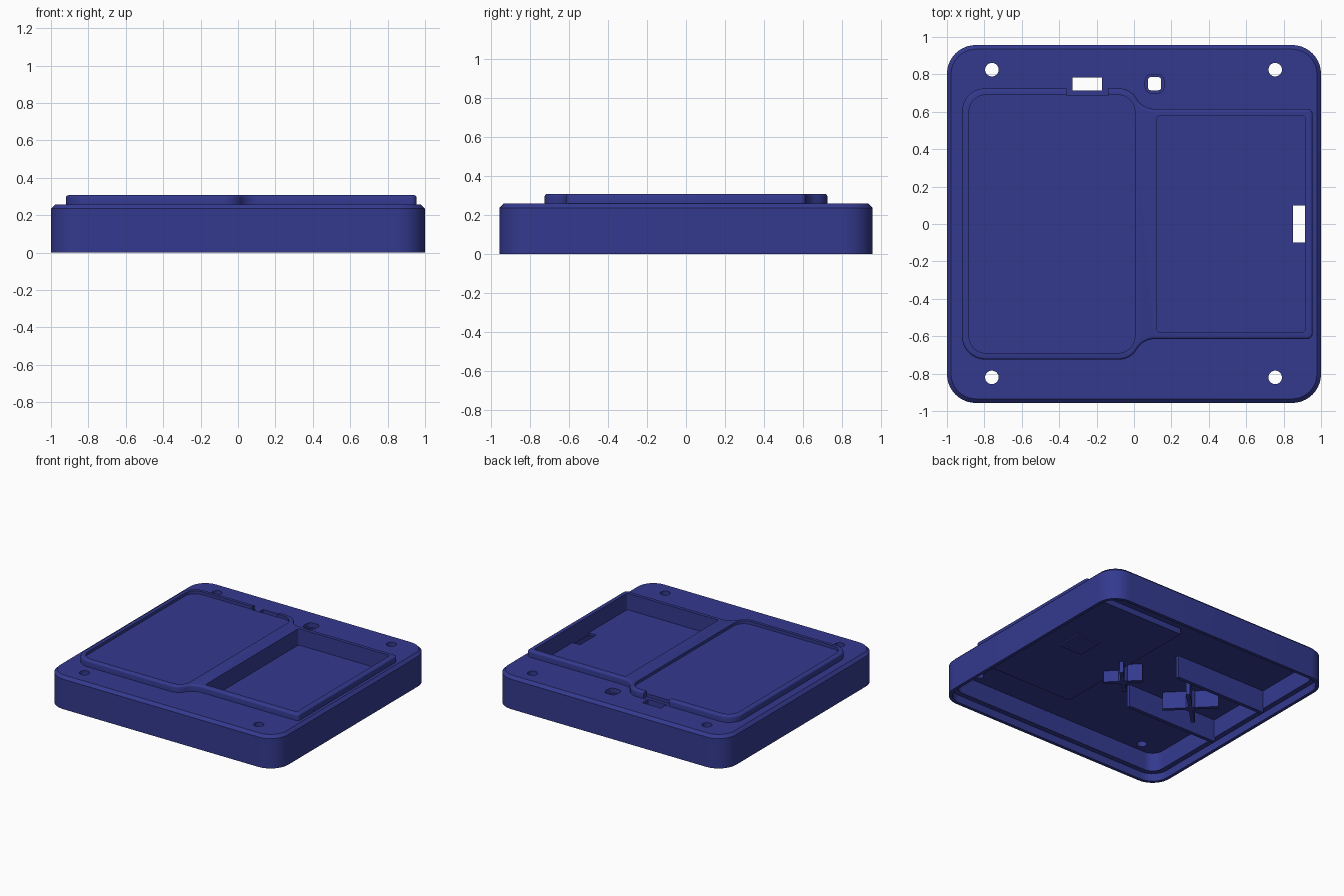
import bpy, bmesh, math
from mathutils import Vector, Matrix

if "Cube" in bpy.data.objects:
    bpy.data.objects.remove(bpy.data.objects["Cube"])

mat = bpy.data.materials.new("deep_blue")
mat.diffuse_color = (0.034, 0.042, 0.275, 1)
mat.use_nodes = True
mat.node_tree.nodes["Principled BSDF"].inputs["Base Color"].default_value = mat.diffuse_color


def fillet(corners, n=10):
    """Round every (x, y, radius) corner of a counter-clockwise outline."""
    pts = []
    for i, (x, y, r) in enumerate(corners):
        p = Vector((x, y))
        a = (Vector(corners[i - 1][:2]) - p).normalized()
        b = (Vector(corners[(i + 1) % len(corners)][:2]) - p).normalized()
        if r <= 0:
            pts.append(p)
            continue
        half = a.angle(b) / 2
        c = p + (a + b).normalized() * (r / math.sin(half))
        s, e = p + a * (r / math.tan(half)) - c, p + b * (r / math.tan(half)) - c
        turn = s.angle_signed(e)  # clockwise positive
        for k in range(n + 1):
            t = -turn * k / n
            pts.append(c + Vector((s.x * math.cos(t) - s.y * math.sin(t),
                                   s.x * math.sin(t) + s.y * math.cos(t))))
    return pts


def rect(x0, x1, y0, y1, r=0.0):
    return fillet([(x0, y0, r), (x1, y0, r), (x1, y1, r), (x0, y1, r)])


def inset(pts, d):
    out = []
    for i, p in enumerate(pts):
        a = (p - pts[i - 1]).normalized()
        b = (pts[(i + 1) % len(pts)] - p).normalized()
        na, nb = Vector((-a.y, a.x)), Vector((-b.y, b.x))
        out.append(p + (na + nb) * (d / (1 + na.dot(nb))))
    return out


def prism(name, pts, levels):
    """Stack inset copies of an outline: levels are (z, inset)."""
    bm = bmesh.new()
    rings = [[bm.verts.new((p.x, p.y, z)) for p in inset(pts, d)] for z, d in levels]
    bm.faces.new(rings[0][::-1])
    bm.faces.new(rings[-1])
    n = len(pts)
    for lo, hi in zip(rings, rings[1:]):
        for i in range(n):
            j = (i + 1) % n
            bm.faces.new((lo[i], lo[j], hi[j], hi[i]))
    me = bpy.data.meshes.new(name)
    bm.to_mesh(me)
    bm.free()
    me.materials.append(mat)
    ob = bpy.data.objects.new(name, me)
    bpy.context.collection.objects.link(ob)
    return ob


def box(name, x0, x1, y0, y1, z0, z1):
    return prism(name, rect(x0, x1, y0, y1), [(z0, 0), (z1, 0)])


def combine(target, tool, op):
    m = target.modifiers.new("bool", 'BOOLEAN')
    m.operation, m.object, m.solver = op, tool, 'EXACT'
    bpy.context.view_layer.objects.active = target
    bpy.ops.object.modifier_apply(modifier=m.name)
    bpy.data.objects.remove(tool)


def cut(tool):
    combine(case, tool, 'DIFFERENCE')


def add(tool):
    combine(case, tool, 'UNION')


# Outer body with chamfered top edge
outline = rect(-1, 1, -.957, .957, .155)
case = prism("case", outline, [(0, 0), (.235, 0), (.257, .022)])

# Hollow underside with a stepped lip
cut(prism("cavity", rect(-.935, .935, -.892, .892, .09), [(-.05, 0), (.205, 0)]))
cut(prism("lip", inset(outline, .025), [(-.05, 0), (.06, 0)]))

# Raised platform with a rounded edge: tall left bay blending into the right bay
half = [(.955, .615, .03), (.05, .615, .11), (-.02, .725, .11), (-.92, .725, .125)]
platform = fillet([(x, -y, r) for x, y, r in half[::-1]] + half)
edge = [(.293 + .014 * math.sin(a), .014 * (1 - math.cos(a)))
        for a in (k * math.pi / 8 for k in range(5))]
add(prism("platform", platform, [(.23, 0)] + edge))

# Tray housing hanging below the right bay
add(box("tray_housing", .085, .95, -.615, .615, .16, .23))

# Two ribs under the left bay
for y in (-.24, .30):
    add(box("rib", -.94, -.15, y - .014, y + .014, .03, .22))

# Diagonal cross supports, each with a central post
for x, y, arm in ((-.55, -.03, .2), (.06, -.05, .14)):
    for turn in (1, -1):
        fin = box("fin", -arm, arm, -.014, .014, .07, .225)
        fin.data.transform(Matrix.Translation((x, y, 0)) @
                           Matrix.Rotation(turn * math.pi / 4, 4, 'Z'))
        add(fin)
    add(prism("post", rect(x - .035, x + .035, y - .035, y + .035, .034),
              [(.065, 0), (.225, 0)]))

# Thin pad below the tray
add(box("tray_pad", .45, .65, -.05, .15, .15, .17))

# Pockets in the top
cut(prism("left_pocket", rect(-.882, .005, -.69, .69, .09), [(.284, 0), (.4, 0)]))
cut(prism("right_pocket", rect(.122, .915, -.577, .577, .015), [(.178, 0), (.4, 0)]))

# Cable slots and rim notch
cut(box("rim_notch", -.36, -.14, .688, .76, .2575, .4))
cut(box("cable_slot", -.33, -.17, .715, .783, .1, .4))
cut(box("tray_slot", .85, .915, -.1, .1, .05, .25))

# Button hole with a rounded countersink
cut(prism("button_seat", rect(.06, .16, .7, .8, .035), [(.22, 0), (.3, 0)]))
cut(prism("button_hole", rect(.075, .145, .715, .785, .015), [(.1, 0), (.3, 0)]))

# Four corner screw holes
for x in (-.76, .755):
    for y in (-.82, .825):
        cut(prism("screw_hole", rect(x - .036, x + .036, y - .036, y + .036, .0355),
                  [(.1, 0), (.3, 0)]))

# Smooth the rounded walls, keep crisp edges
bpy.ops.object.select_all(action='DESELECT')
case.select_set(True)
bpy.context.view_layer.objects.active = case
bpy.ops.object.shade_smooth_by_angle(angle=math.radians(30))
